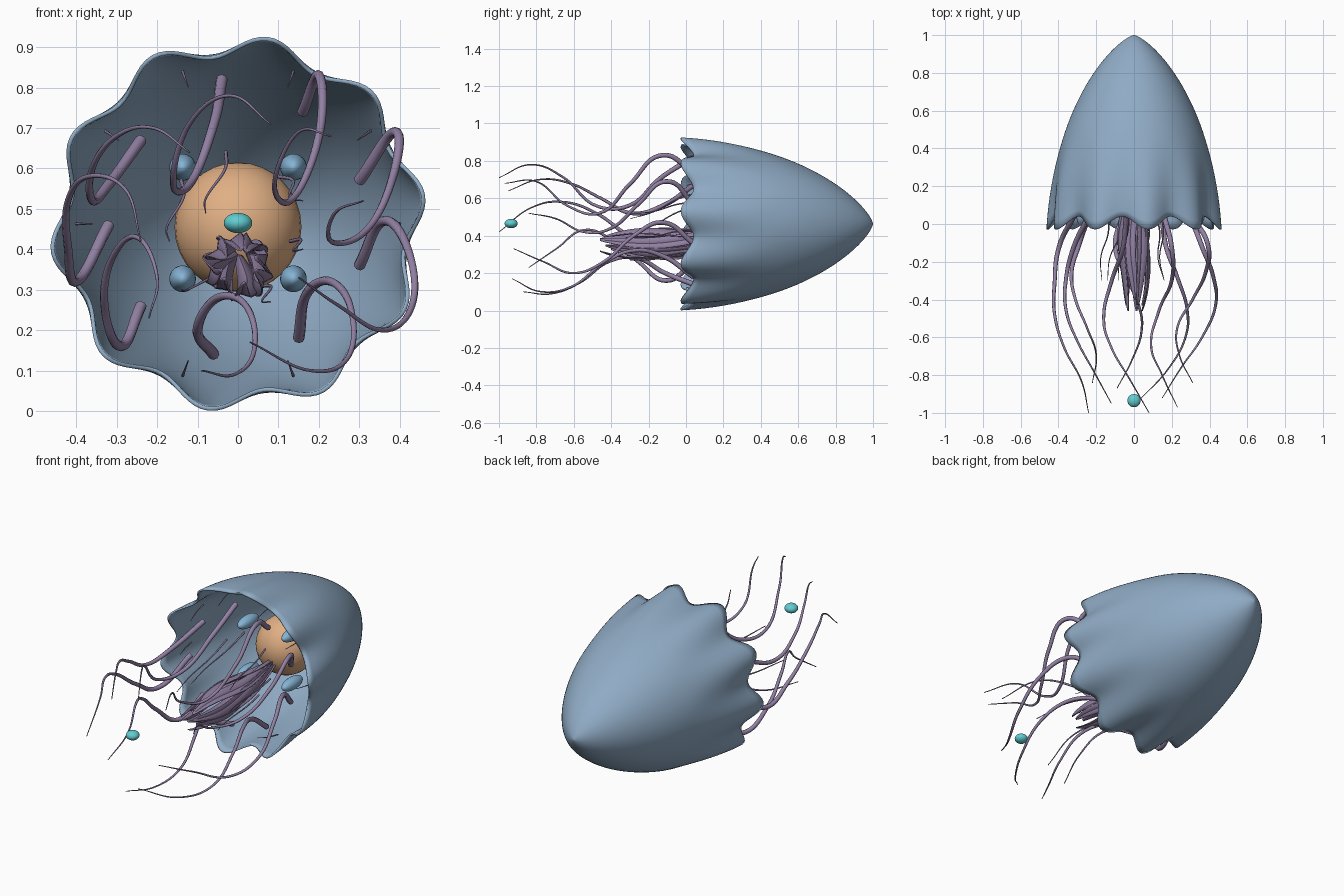
import bpy, bmesh, math
from mathutils import Vector

default = bpy.data.objects.get("Cube")
if default:
    bpy.data.objects.remove(default, do_unlink=True)

MID = 0.463     # height of the body axis, which runs along y
LOBES = 10


def material(name, rgb):
    m = bpy.data.materials.new(name)
    m.use_nodes = True
    m.diffuse_color = (*rgb, 1)
    m.node_tree.nodes["Principled BSDF"].inputs["Base Color"].default_value = (*rgb, 1)
    return m


BLUE = material("bell_blue", (0.28, 0.41, 0.56))
PURPLE = material("tentacle_purple", (0.29, 0.22, 0.37))
ORANGE = material("stomach_orange", (0.75, 0.43, 0.23))
TEAL = material("lure_teal", (0.12, 0.61, 0.64))
SKY = material("organ_blue", (0.24, 0.46, 0.67))


def activate(obj):
    bpy.ops.object.select_all(action="DESELECT")
    obj.select_set(True)
    bpy.context.view_layer.objects.active = obj


def grid_object(name, rows, mat, closed):
    """Skin a list of vertex rows with quads."""
    bm = bmesh.new()
    grid = [[bm.verts.new(p) for p in row] for row in rows]
    n = len(grid[0])
    for a, b in zip(grid, grid[1:]):
        for i in range(n if closed else n - 1):
            j = (i + 1) % n
            bm.faces.new((a[i], a[j], b[j], b[i]))
    bmesh.ops.remove_doubles(bm, verts=bm.verts, dist=1e-5)
    bmesh.ops.recalc_face_normals(bm, faces=bm.faces)
    mesh = bpy.data.meshes.new(name)
    bm.to_mesh(mesh)
    bm.free()
    obj = bpy.data.objects.new(name, mesh)
    bpy.context.collection.objects.link(obj)
    mesh.materials.append(mat)
    activate(obj)
    bpy.ops.object.shade_smooth_by_angle(angle=math.radians(45))
    return obj


def ellipsoid(name, location, size, mat):
    bpy.ops.mesh.primitive_uv_sphere_add(segments=32, ring_count=16, location=location)
    obj = bpy.context.object
    obj.name = name
    obj.scale = size
    obj.data.materials.append(mat)
    bpy.ops.object.shade_smooth()
    return obj


def strand(name, points, thick, thin):
    """Tapered round tube through the points."""
    curve = bpy.data.curves.new(name, "CURVE")
    curve.dimensions = "3D"
    curve.bevel_depth = 1
    curve.bevel_resolution = 2
    curve.resolution_u = 10
    curve.use_fill_caps = True
    spline = curve.splines.new("BEZIER")
    spline.bezier_points.add(len(points) - 1)
    for i, (bp, p) in enumerate(zip(spline.bezier_points, points)):
        bp.co = p
        bp.handle_left_type = bp.handle_right_type = "AUTO"
        bp.radius = thick + (thin - thick) * i / (len(points) - 1)
    curve.materials.append(PURPLE)
    obj = bpy.data.objects.new(name, curve)
    bpy.context.collection.objects.link(obj)
    activate(obj)
    bpy.ops.object.convert(target="MESH")
    bpy.ops.object.shade_smooth_by_angle(angle=math.radians(50))


# Bell: a pointed dome whose flutes and scallops fade towards the tip
def bell_row(s, count=160):
    row = []
    for i in range(count):
        a = math.tau * i / count
        wave = math.cos(LOBES * (a - math.radians(8.5)))
        r = 0.444 * (1 - s * s) ** 0.72
        r += 0.024 * wave * max(0, 1 - s / 0.5) ** 1.5
        y = s + (0.006 - 0.034 * wave) * (1 - s) ** 6
        row.append((r * math.cos(a), y, MID + r * math.sin(a)))
    return row


STEPS = 40
bell = grid_object("bell", [bell_row(math.sin(math.pi / 2 * k / STEPS))
                            for k in range(STEPS + 1)], BLUE, True)
shell = bell.modifiers.new("shell", "SOLIDIFY")
shell.thickness = 0.01
shell.offset = -1

# Stomach, four organs around it, and the lure in front
ellipsoid("stomach", (0, 0.43, 0.455), (0.157, 0.157, 0.16), ORANGE)
for side, sx in (("left", 1), ("right", -1)):
    for level, sz in (("upper", 1), ("lower", -1)):
        ellipsoid(f"{level}_{side}_organ", (sx * 0.137, 0.285, 0.465 + sz * 0.138),
                  (0.033, 0.083, 0.033), SKY)
ellipsoid("lure", (0, -0.935, 0.465), (0.035, 0.035, 0.025), TEAL)

# Long tentacles: (reach, path of x and z) in hundredths, evenly spaced along y
TENTACLES = [
    (95, [(-24, 67), (-32, 56), (-36, 52), (-36, 60), (-30, 68), (-21, 70), (-12, 64)]),
    (100, [(-4, 82), (-6, 71), (-12, 56), (-16, 56), (-12, 71), (-2, 78), (8, 71)]),
    (97, [(16, 74), (20, 83), (20, 68), (13, 52), (9, 56), (15, 69), (23, 68)]),
    (84, [(30, 57), (39, 69), (38, 57), (31, 44), (23, 42), (24, 49), (31, 52)]),
    (92, [(30, 36), (36, 47), (42, 40), (43, 26), (36, 20), (25, 26), (15, 33)]),
    (93, [(15, 18), (17, 29), (23, 32), (28, 25), (27, 13), (18, 10), (3, 17)]),
    (87, [(-6, 14), (-10, 20), (-5, 28), (2, 26), (4, 15), (-1, 9), (-9, 10)]),
    (84, [(-24, 26), (-29, 16), (-33, 26), (-31, 38), (-25, 43), (-20, 33), (-22, 23)]),
    (100, [(-32, 46), (-40, 32), (-42, 40), (-42, 52), (-37, 58), (-28, 55), (-24, 42)]),
]
for n, (reach, path) in enumerate(TENTACLES):
    pts = [(x / 100, 0.04 - (reach / 100 + 0.04) * i / (len(path) - 1), z / 100)
           for i, (x, z) in enumerate(path)]
    strand(f"tentacle_{n + 1}", pts, 0.0145, 0.002)

# Short filaments inside the rim
for n, deg in enumerate((0, 35, 70, 110, 145, 180, 250, 290)):
    d = Vector((math.cos(math.radians(deg)), 0, math.sin(math.radians(deg))))
    pts = [d * r + Vector((0, y, MID)) for r, y in ((0.4, 0.16), (0.385, 0.08), (0.36, 0))]
    strand(f"rim_filament_{n + 1}", pts, 0.004, 0.0015)

# Thin inner filaments hanging around the stomach
INNER = [(-3, 64, -8, 49), (-14, 57, -17, 42), (10, 58, 16, 52),
         (13, 42, 16, 40), (-5, 33, -14, 30), (6, 31, 8, 27)]
for n, (x0, z0, x1, z1) in enumerate(INNER):
    a, b = Vector((x0, 10, z0)) / 100, Vector((x1, -30, z1)) / 100
    bow = Vector((0.015, 0, 0.01))
    strand(f"inner_filament_{n + 1}", [a, a.lerp(b, 0.35) + bow, a.lerp(b, 0.7) - bow, b],
           0.005, 0.0015)

# Oral arms: broad, wavy, creased blades fanning out below the stomach
ARMS = 8
for n in range(ARMS):
    a = math.tau * n / ARMS + 0.2
    out = Vector((math.cos(a), 0, math.sin(a)))
    across = Vector((-math.sin(a), 0, math.cos(a)))
    end_y = -0.46 + 0.03 * (n % 3)
    rows = []
    for k in range(25):
        t = k / 24
        spread = 0.006 + 0.058 * math.sin(math.pi * t * 0.8) + 0.006 * math.sin(9 * t + n)
        c = Vector((0.003, 0.31 + (end_y - 0.31) * t, 0.4 - 0.045 * math.sin(math.pi * t * 0.7)))
        c += out * spread + across * 0.01 * math.sin(7 * t + 2 * n)
        w = 0.005 + 0.026 * math.sin(math.pi * t) ** 0.7
        rows.append([c - across * w + out * w * 0.5, c, c + across * w + out * w * 0.5])
    arm = grid_object(f"oral_arm_{n + 1}", rows, PURPLE, False)
    arm.modifiers.new("skin", "SOLIDIFY").thickness = 0.004
